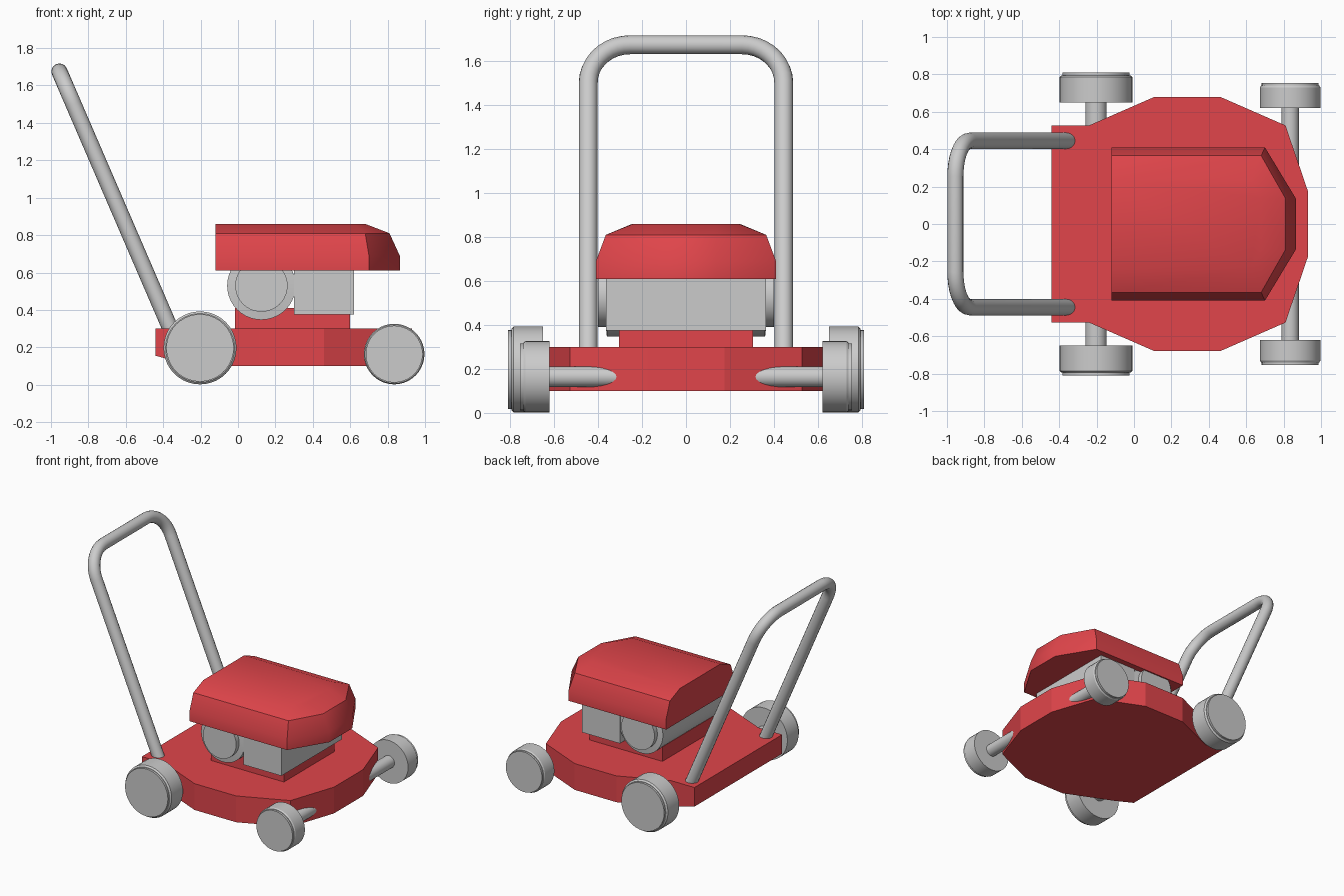
import bpy, math
from mathutils import Vector

if "Cube" in bpy.data.objects:
    bpy.data.objects.remove(bpy.data.objects["Cube"])

red = bpy.data.materials.new("red_paint")
red.diffuse_color = (0.75, 0.06, 0.07, 1)
red.use_nodes = True
red.node_tree.nodes["Principled BSDF"].inputs["Base Color"].default_value = red.diffuse_color


def finish(ob, angle=30, mat=None):
    if mat:
        ob.data.materials.append(mat)
    bpy.ops.object.select_all(action='DESELECT')
    ob.select_set(True)
    bpy.context.view_layer.objects.active = ob
    bpy.ops.object.shade_smooth_by_angle(angle=math.radians(angle))
    return ob


def mesh(name, verts, faces, mat=None, angle=30):
    me = bpy.data.meshes.new(name)
    me.from_pydata(verts, [], faces)
    ob = bpy.data.objects.new(name, me)
    bpy.context.collection.objects.link(ob)
    return finish(ob, angle, mat)


def loft(name, rings, mat=None, angle=30):
    """Skin equal-length closed rings and cap both ends."""
    n = len(rings[0])
    verts = [v for r in rings for v in r]
    faces = [(k * n + i, k * n + (i + 1) % n, (k + 1) * n + (i + 1) % n, (k + 1) * n + i)
             for k in range(len(rings) - 1) for i in range(n)]
    faces += [tuple(range(n))[::-1], tuple(range(len(verts) - n, len(verts)))]
    return mesh(name, verts, faces, mat, angle)


def lathe(name, x, z, profile, n=40):
    """Turn (radius, y) points about an axle parallel to y."""
    rings = [[(x + r * math.sin(2 * math.pi * i / n), y, z + r * math.cos(2 * math.pi * i / n))
              for i in range(n)] for r, y in profile]
    if profile[-1][1] < profile[0][1]:
        rings = [r[::-1] for r in rings]
    return loft(name, rings)


def box(name, x0, x1, y, z0, z1, mat=None):
    rect = [(x0, -y), (x1, -y), (x1, y), (x0, y)]
    return loft(name, [[(a, b, z) for a, b in rect] for z in (z0, z1)], mat)


def mirror_y(half):
    """Close an outline symmetric in y, counter-clockwise seen from above."""
    return [(x, -y) for x, y in half] + [(x, y) for x, y in reversed(half)]


# Cutting deck, underside raised at the rear edge
deck = mirror_y([(-.44, .527), (-.24, .527), (.11, .68), (.46, .68), (.81, .527), (.93, .175)])
loft("deck", [[(x, y, .155 if x < -.4 else .10) for x, y in deck],
              [(x, y, .30) for x, y in deck]], red, 15)

# Engine: mounting block, main box, cross cylinder with end caps
box("engine_mount", -.015, .60, .305, .29, .41, red)
box("engine_block", .30, .62, .365, .375, .62)
lathe("engine_cylinder", .125, .53,
      [(.14, -.40), (.14, -.365), (.183, -.36), (.183, .36), (.14, .365), (.14, .40)])

# Engine cover
wide = [(-.12, .41), (.70, .41), (.865, .137)]
shoulder = [(-.12, .365), (.68, .365), (.81, .137)]
crown = [(-.12, .245), (.62, .24), (.68, .137)]
loft("engine_cover", [[(x, y, z) for x, y in mirror_y(h)] for h, z in
                      ((wide, .61), (wide, .69), (shoulder, .81), (crown, .86))], red, 40)

# Wheels and axles
for end, x, r, y0, y1, hub, axle in (("rear", -.203, .195, .65, .795, .18, .057),
                                     ("front", .835, .162, .62, .74, .152, .047)):
    z = r + .002
    lathe(end + "_axle", x, z, [(axle, -y0 - .02), (axle, y0 + .02)], 24)
    for side, s in (("right", -1), ("left", 1)):
        lathe(f"{end}_{side}_wheel", x, z,
              [(r, s * y0), (r, s * (y1 - .01)), (hub + .004, s * y1),
               (hub, s * y1), (hub, s * (y1 + .015))])

# Push handle: bent tube in a tilted plane
foot, top = Vector((-.34, 0, .25)), Vector((-.955, 0, 1.675))
up = (top - foot).normalized()
R, Y = .19, .445
path = [foot + Vector((0, -Y, 0))]
for s, angles in ((-1, range(0, 91, 10)), (1, range(90, -1, -10))):
    for a in angles:
        t = math.radians(a)
        path.append(top + up * (R * math.sin(t) - R)
                    + Vector((0, s * (Y - R + R * math.cos(t)), 0)))
path.append(foot + Vector((0, Y, 0)))
cu = bpy.data.curves.new("handle", 'CURVE')
cu.dimensions = '3D'
cu.bevel_depth = .043
cu.bevel_resolution = 6
cu.use_fill_caps = True
sp = cu.splines.new('POLY')
sp.points.add(len(path) - 1)
for p, v in zip(sp.points, path):
    p.co = (*v, 1)
handle = bpy.data.objects.new("handle", cu)
bpy.context.collection.objects.link(handle)
bpy.ops.object.select_all(action='DESELECT')
handle.select_set(True)
bpy.context.view_layer.objects.active = handle
bpy.ops.object.convert(target='MESH')
finish(bpy.context.view_layer.objects.active, 40)
